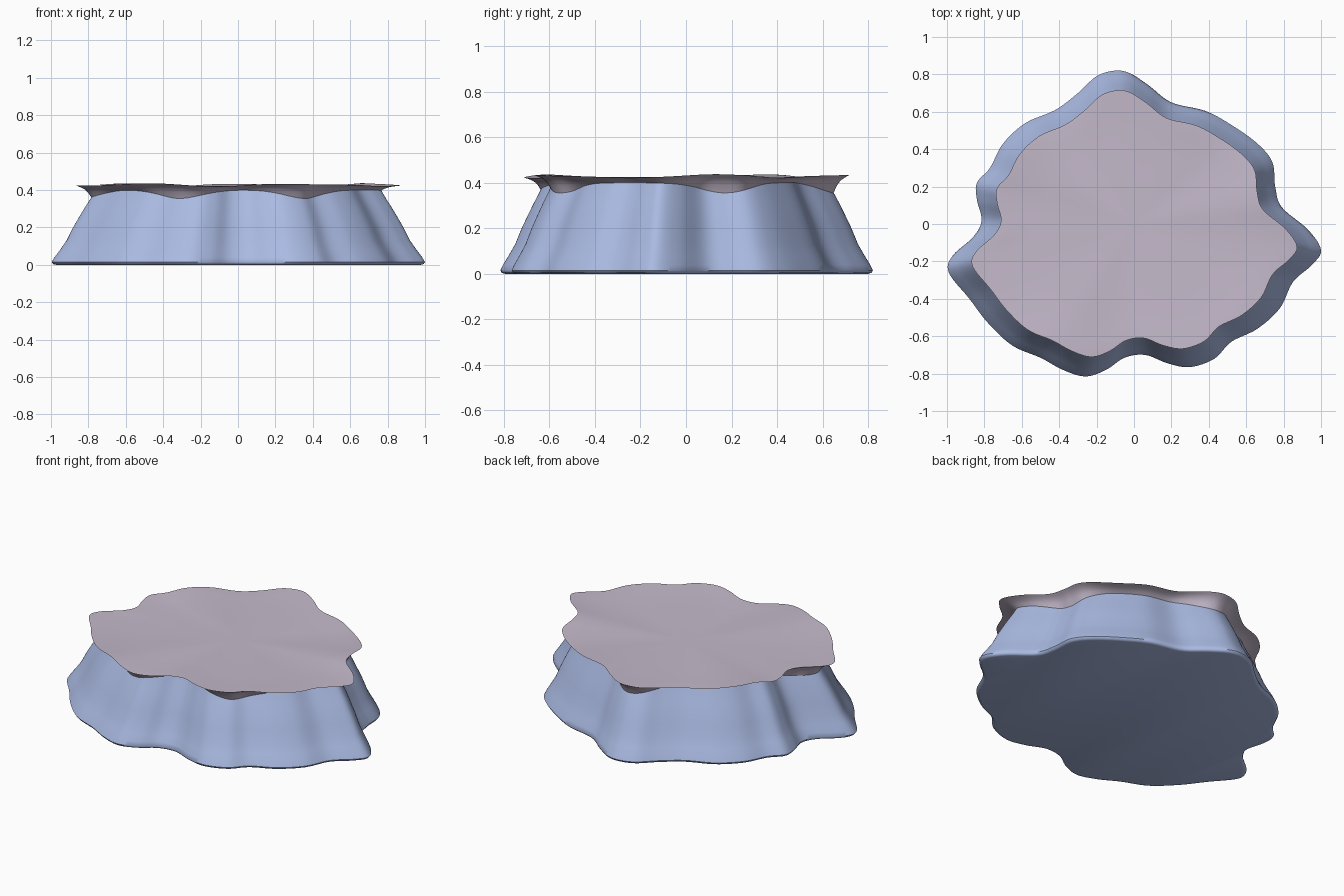
import bpy, bmesh, math
from mathutils import Vector

cube = bpy.data.objects.get("Cube")
if cube:
    bpy.data.objects.remove(cube, do_unlink=True)


def make_material(name, colour):
    mat = bpy.data.materials.new(name)
    mat.use_nodes = True
    mat.diffuse_color = colour
    mat.node_tree.nodes["Principled BSDF"].inputs["Base Color"].default_value = colour
    return mat


blue = make_material("soft blue", (0.40, 0.49, 0.76, 1))
mauve = make_material("pale mauve", (0.56, 0.49, 0.60, 1))

# Wavy footprint, counter-clockwise from the left (+x) lobe
OUTLINE = [
    (1, -.14), (.93, -.03), (.79, .09), (.755, .2), (.74, .33), (.66, .43),
    (.52, .53), (.38, .605), (.2, .65), (.08, .74), (-.02, .805), (-.1, .82),
    (-.2, .79), (-.3, .7), (-.42, .61), (-.58, .54), (-.7, .43), (-.77, .3),
    (-.84, .22), (-.84, .13), (-.815, .02), (-.86, -.07), (-.97, -.17),
    (-.99, -.26), (-.88, -.4), (-.78, -.53), (-.65, -.65), (-.5, -.715),
    (-.38, -.78), (-.26, -.815), (-.15, -.78), (-.05, -.715), (.06, -.7),
    (.18, -.745), (.3, -.765), (.43, -.72), (.52, -.63), (.66, -.56),
    (.78, -.45), (.85, -.31), (.95, -.22)]


def smooth_loop(points, steps):
    """Closed Catmull-Rom curve through the points."""
    pts = [Vector(p) for p in points]
    n, loop = len(pts), []
    for i in range(n):
        a, b, c, d = (pts[(i + k) % n] for k in (-1, 0, 1, 2))
        for s in range(steps):
            t = s / steps
            loop.append(0.5 * (2 * b + (c - a) * t + (2 * a - 5 * b + 4 * c - d) * t ** 2
                               + (3 * b - a - 3 * c + d) * t ** 3))
    return loop


footprint = smooth_loop(OUTLINE, 6)
angles = [math.atan2(p.y, p.x) for p in footprint]


def dip(angle):
    """1 where the neck sags, 0 where it stays high."""
    total = 0
    for centre in (16, 95, 188, 243, 303):
        gap = math.remainder(angle - math.radians(centre), math.tau)
        total += math.exp(-(gap / 0.24) ** 2)
    return min(total, 1)


def ripple(angle):
    return 0.006 * math.sin(5 * angle + 0.6) + 0.003 * math.sin(8 * angle)


def neck(angle):
    return 0.765 + 0.025 * dip(angle), 0.4 - 0.045 * dip(angle)


def ring(scale, z):
    return lambda angle: (scale, z)


def loft(name, rings, mat, cap_first=False, centre=None):
    """Skin a stack of scaled footprints; each ring maps angle to (scale, z)."""
    bm = bmesh.new()
    loops = []
    for shape in rings:
        loop = []
        for p, angle in zip(footprint, angles):
            scale, z = shape(angle)
            loop.append(bm.verts.new((p.x * scale, p.y * scale, z)))
        loops.append(loop)
    n = len(footprint)
    for low, high in zip(loops, loops[1:]):
        for i in range(n):
            j = (i + 1) % n
            bm.faces.new((low[i], low[j], high[j], high[i]))
    if cap_first:
        bm.faces.new(loops[0][::-1])
    if centre is not None:
        tip = bm.verts.new((0, 0, centre))
        for i in range(n):
            bm.faces.new((loops[-1][i], loops[-1][(i + 1) % n], tip))
    mesh = bpy.data.meshes.new(name)
    bm.to_mesh(mesh)
    bm.free()
    mesh.materials.append(mat)
    obj = bpy.data.objects.new(name, mesh)
    bpy.context.collection.objects.link(obj)
    bpy.ops.object.select_all(action="DESELECT")
    obj.select_set(True)
    bpy.context.view_layer.objects.active = obj
    bpy.ops.object.shade_smooth_by_angle(angle=math.radians(50))
    return obj


# Flared body with a rounded foot, ending at the sagging neck
body = [ring(0.975, 0), ring(0.992, 0.004), ring(1, 0.015), ring(0.985, 0.04),
        ring(0.955, 0.08), ring(0.92, 0.13), ring(0.885, 0.2), ring(0.85, 0.26),
        ring(0.82, 0.31), ring(0.797, 0.345), neck]
loft("body", body, blue, cap_first=True)


# Lid: thin flaring underside, wavy rim, nearly flat top
def flare(t, lift):
    def shape(angle):
        scale, z = neck(angle)
        rim = 0.428 + ripple(angle)
        return scale + (0.872 - scale) * t, z + (rim - z) * lift
    return shape


def top(scale, z, wave):
    return lambda angle: (scale, z + wave * ripple(angle))


lid = [neck, flare(0.2, 0.4), flare(0.45, 0.7), flare(0.75, 0.88), flare(1, 1),
       top(0.85, 0.428, 0.9), top(0.75, 0.424, 0.6), top(0.6, 0.422, 0.4),
       top(0.35, 0.42, 0.2)]
loft("lid", lid, mauve, centre=0.42)
